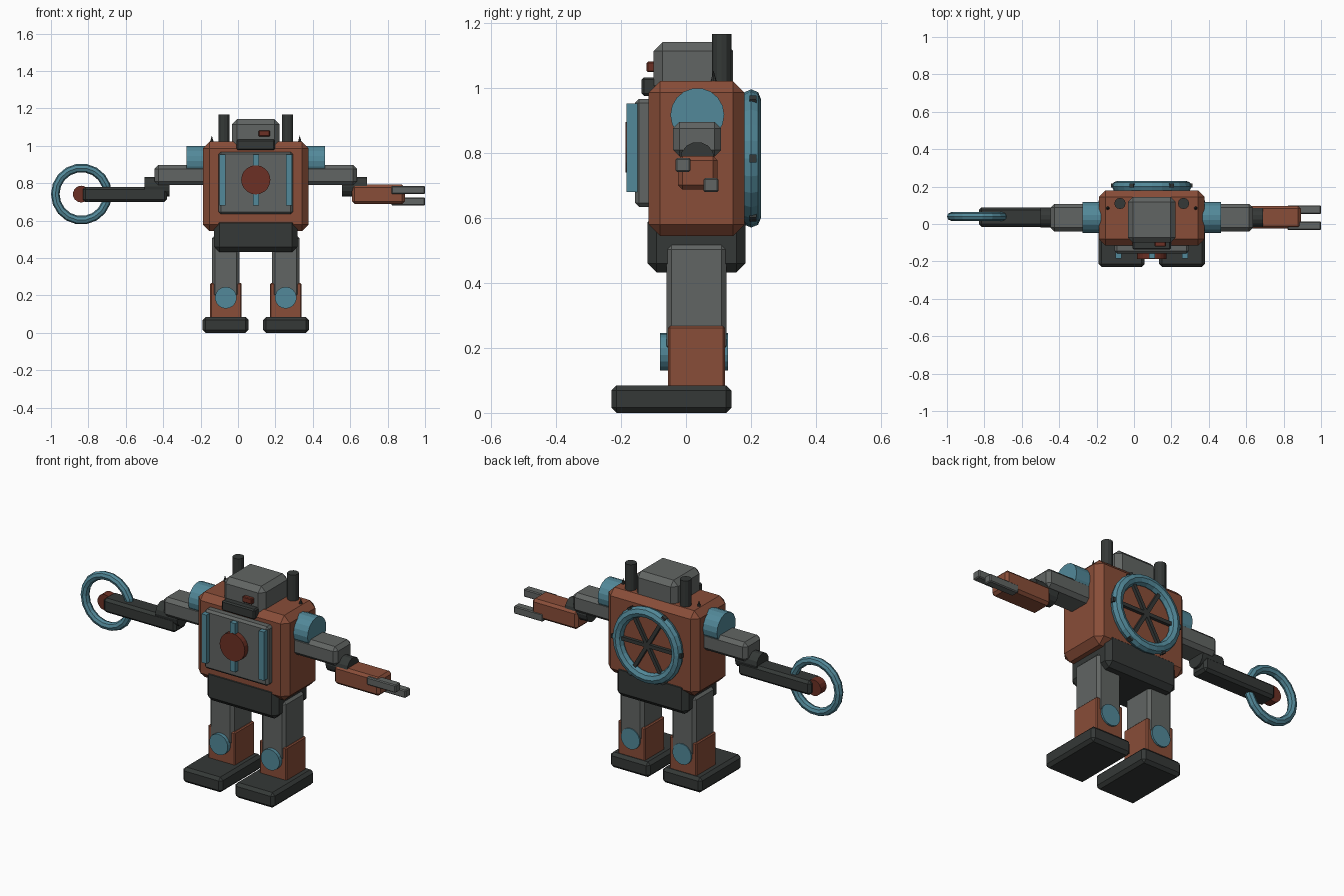
import bpy, bmesh
from math import pi, sin, cos, radians
from mathutils import Matrix, Vector

if "Cube" in bpy.data.objects:
    bpy.data.objects.remove(bpy.data.objects["Cube"])


def material(name, rgb):
    m = bpy.data.materials.new(name)
    m.diffuse_color = (*rgb, 1)
    m.use_nodes = True
    m.node_tree.nodes["Principled BSDF"].inputs["Base Color"].default_value = m.diffuse_color
    return m


RUST = material("rust", (0.25, 0.075, 0.04))
TEAL = material("teal", (0.085, 0.25, 0.32))
DARK = material("dark_metal", (0.035, 0.04, 0.038))
GREY = material("grey_metal", (0.12, 0.13, 0.125))
RED = material("red", (0.15, 0.03, 0.018))
CX = 0.095            # body centre line
ARM_Y = 0.035
AXES = {'x': Matrix.Rotation(pi / 2, 4, 'Y'), 'y': Matrix.Rotation(pi / 2, 4, 'X'), 'z': Matrix()}


def finish(name, bm, mat):
    me = bpy.data.meshes.new(name)
    bm.to_mesh(me)
    bm.free()
    me.materials.append(mat)
    ob = bpy.data.objects.new(name, me)
    bpy.context.collection.objects.link(ob)
    return ob


def box(name, x, y, z, mat, bevel=0.0, rot=None):
    """Chamfered box from (min, max) ranges."""
    bm = bmesh.new()
    bmesh.ops.create_cube(bm, size=1)
    bmesh.ops.scale(bm, vec=[r[1] - r[0] for r in (x, y, z)], verts=bm.verts)
    if bevel:
        bmesh.ops.bevel(bm, geom=bm.edges[:], offset=bevel, segments=1, affect='EDGES')
    ob = finish(name, bm, mat)
    ob.location = [(r[0] + r[1]) / 2 for r in (x, y, z)]
    if rot is not None:
        ob.rotation_euler = (0, rot, 0)
    return ob


def rod(name, axis, center, r, length, mat, sides=16, r2=None):
    """Cylinder or cone along an axis."""
    bm = bmesh.new()
    bmesh.ops.create_cone(bm, cap_ends=True, segments=sides, radius1=r,
                          radius2=r if r2 is None else r2, depth=length)
    bmesh.ops.transform(bm, matrix=AXES[axis], verts=bm.verts)
    ob = finish(name, bm, mat)
    ob.location = center
    return ob


def ring(name, center, major, minor, mat, sides, minor_sides):
    """Torus facing the y axis."""
    bpy.ops.mesh.primitive_torus_add(location=center, rotation=(pi / 2, 0, 0), major_radius=major,
                                     minor_radius=minor, major_segments=sides, minor_segments=minor_sides)
    ob = bpy.context.object
    ob.name = name
    ob.data.materials.append(mat)


def span(s, a, b):
    """x range offset from the body centre, on side s."""
    return sorted((CX + s * a, CX + s * b))


# Torso, pelvis and head
box("torso", span(1, -0.283, 0.283), (-0.115, 0.18), (0.545, 1.022), RUST, 0.035)
box("pelvis", span(1, -0.222, 0.222), (-0.118, 0.183), (0.433, 0.615), DARK, 0.027)
box("head", span(1, -0.128, 0.128), (-0.1, 0.145), (0.98, 1.143), GREY, 0.028)
box("mouth_guard", span(1, -0.102, 0.102), (-0.137, -0.09), (0.977, 1.034), DARK, 0.007)
box("eye", (0.11, 0.17), (-0.121, -0.09), (1.05, 1.082), RED, 0.004)

# Chest panel with bars and central disc
box("chest_panel", span(1, -0.198, 0.198), (-0.157, -0.09), (0.635, 0.967), GREY, 0.012)
for i in (-1, 0, 1):
    box("chest_bar", span(1, i * 0.178 - 0.016, i * 0.178 + 0.016), (-0.184, -0.15), (0.68, 0.953), TEAL)
rod("chest_disc", 'y', (CX, -0.165, 0.818), 0.078, 0.044, RED, 20)

# Back wheel with spokes and rim bolts
WZ = 0.784
ring("back_ring", (CX, 0.201, WZ), 0.183, 0.03, TEAL, 24, 8)
rod("back_plate", 'y', (CX, 0.185, WZ), 0.175, 0.02, RUST, 24)
for i in range(3):
    box("back_spoke", span(1, -0.17, 0.17), (0.19, 0.212), (WZ - 0.01, WZ + 0.01), DARK, rot=i * pi / 3)
for i in range(6):
    a = i * pi / 3
    bx, bz = CX + 0.205 * cos(a), WZ + 0.205 * sin(a)
    box("rim_bolt", (bx - 0.012, bx + 0.012), (0.196, 0.217), (bz - 0.012, bz + 0.012), DARK, rot=-a)

for s in (-1, 1):
    # Exhaust stacks and small spikes
    rod("exhaust_stack", 'z', (CX + s * 0.17, 0.11, 1.08), 0.03, 0.176, DARK, 12)
    rod("shoulder_spike", 'z', (CX + s * 0.235, 0.085, 1.03), 0.014, 0.05, DARK, 8, 0.0)

    # Legs
    box("thigh", span(s, 0.086, 0.235), (-0.06, 0.125), (0.19, 0.52), GREY, 0.016)
    box("shin", span(s, 0.076, 0.244), (-0.055, 0.12), (0.07, 0.267), RUST, 0.006)
    rod("knee_disc", 'y', (CX + s * 0.16, 0.025, 0.188), 0.058, 0.21, TEAL, 18)
    box("foot", span(s, 0.039, 0.284), (-0.23, 0.14), (0, 0.085), DARK, 0.016)

    # Shoulders, upper arms and elbows
    rod("shoulder", 'x', (CX + s * 0.31, ARM_Y, 0.918), 0.083, 0.12, TEAL, 18)
    box("upper_arm", span(s, 0.26, 0.541), (-0.04, 0.108), (0.79, 0.897), GREY, 0.02)
    rod("elbow", 'x', (CX + s * 0.528, ARM_Y, 0.782), 0.053, 0.135, DARK, 14)

# Ring tool arm
box("ring_forearm", (-0.83, -0.38), (-0.015, 0.088), (0.7, 0.78), DARK, 0.014)
rod("ring_hub", 'y', (-0.838, 0.04, 0.742), 0.045, 0.05, RED, 14)
ring("ring_tool", (-0.837, 0.04, 0.742), 0.14, 0.023, TEAL, 18, 8)

# Claw arm
box("claw_forearm", (0.61, 0.892), (-0.025, 0.097), (0.688, 0.792), RUST, 0.014)
box("claw_upper_finger", (0.82, 1.0), (-0.032, 0.014), (0.742, 0.786), GREY, 0.005)
box("claw_lower_finger", (0.82, 1.0), (0.054, 0.1), (0.68, 0.724), GREY, 0.005)
